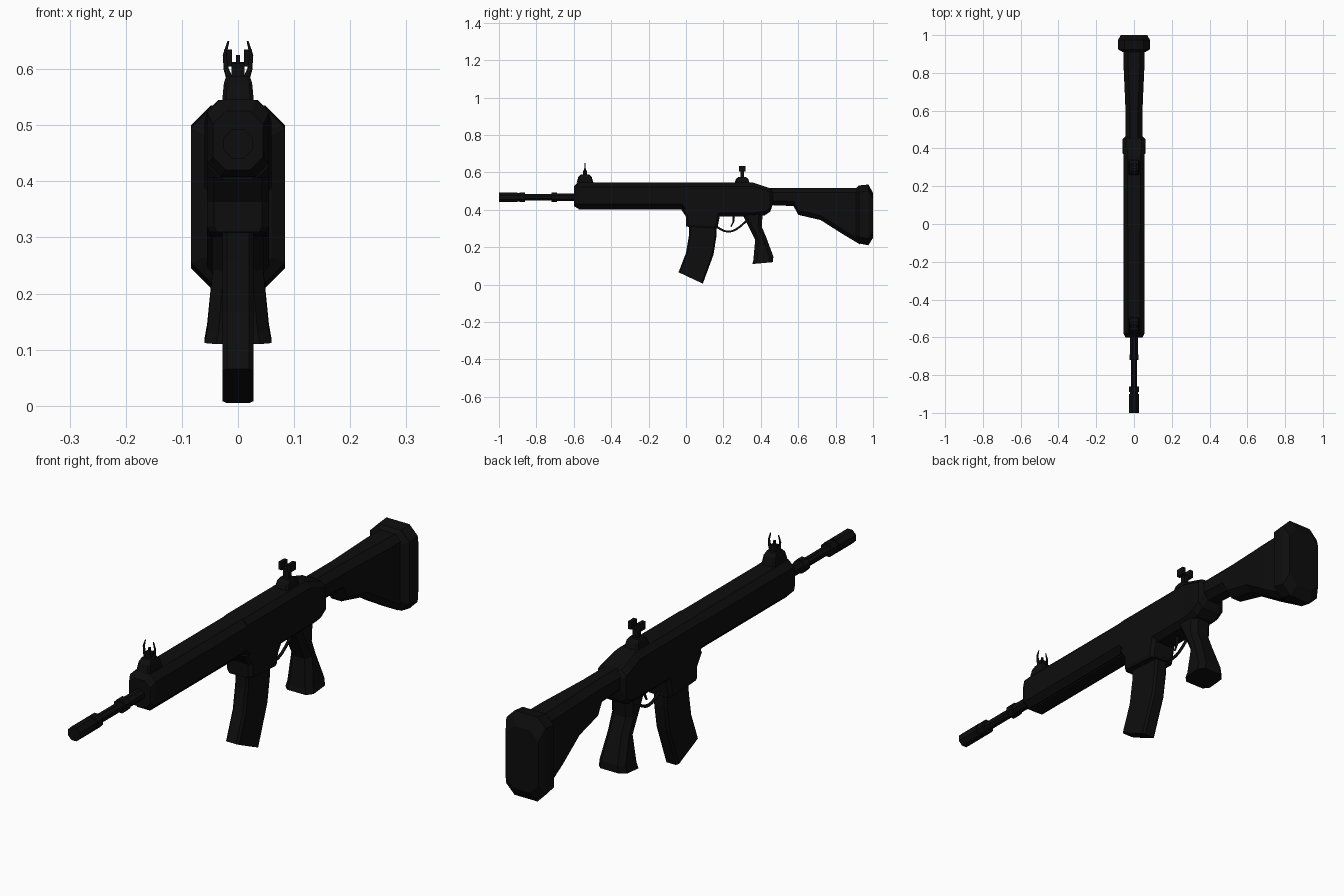
import bpy, bmesh, math
from mathutils import Matrix, Vector

cube = bpy.data.objects.get("Cube")
if cube:
    bpy.data.objects.remove(cube, do_unlink=True)

black = bpy.data.materials.new("matte black")
black.use_nodes = True
tone = (.004, .004, .004, 1)
black.diffuse_color = tone
shader = black.node_tree.nodes["Principled BSDF"]
shader.inputs["Base Color"].default_value = tone
shader.inputs["Roughness"].default_value = .8

# Shared levels and half widths
bore = .467
roof = .545
belly = .408
body = .055
slim = .045
clip = .028
thin = .02


def link(name, data):
    data.materials.append(black)
    obj = bpy.data.objects.new(name, data)
    bpy.context.collection.objects.link(obj)
    return obj


def finish(name, bm):
    bmesh.ops.recalc_face_normals(bm, faces=bm.faces)
    mesh = bpy.data.meshes.new(name)
    bm.to_mesh(mesh)
    bm.free()
    return link(name, mesh)


def loft(name, sections, chamfer):
    """Join chamfered slices, each given by its lower end, upper end and half width."""
    bm = bmesh.new()
    rings = []
    for low, high, width in sections:
        low, high = Vector((0, *low)), Vector((0, *high))
        step = (high - low).normalized() * chamfer
        inner = width - chamfer
        half = [(inner, low), (width, low + step), (width, high - step), (inner, high)]
        right = [point + Vector((x, 0, 0)) for x, point in half]
        left = [point - Vector((x, 0, 0)) for x, point in reversed(half)]
        rings.append([bm.verts.new(point) for point in right + left])
    for ring, following in zip(rings, rings[1:]):
        for i, vert in enumerate(ring):
            bm.faces.new((ring[i - 1], vert, following[i], following[i - 1]))
    bm.faces.new(rings[0])
    bm.faces.new(rings[-1])
    return finish(name, bm)


def upright(name, rows, chamfer):
    """Loft along the length from rows of position, bottom, top and half width."""
    sections = [((y, bottom), (y, top), width) for y, bottom, top, width in rows]
    return loft(name, sections, chamfer)


def tube(name, front, back, radius, back_radius=None):
    bm = bmesh.new()
    place = Matrix.Translation((0, (front + back) / 2, bore))
    turn = Matrix.Rotation(math.pi / 2, 4, "X") @ Matrix.Rotation(math.pi / 8, 4, "Z")
    bmesh.ops.create_cone(bm, cap_ends=True, segments=8, radius1=back_radius or radius,
                          radius2=radius, depth=back - front, matrix=place @ turn)
    return finish(name, bm)


def box(name, center, size):
    bm = bmesh.new()
    place = Matrix.Translation(center) @ Matrix.Diagonal((*size, 1))
    bmesh.ops.create_cube(bm, size=1, matrix=place)
    return finish(name, bm)


def wire(name, points, thickness, taper=1):
    """Round wire through the points, thinning towards its end by the taper factor."""
    curve = bpy.data.curves.new(name, "CURVE")
    curve.dimensions = "3D"
    curve.bevel_depth = thickness
    curve.bevel_resolution = 1
    curve.use_fill_caps = True
    line = curve.splines.new("POLY")
    line.points.add(len(points) - 1)
    for i, (target, point) in enumerate(zip(line.points, points)):
        target.co = (*point, 1)
        target.radius = 1 + (taper - 1) * i / (len(points) - 1)
    return link(name, curve)


# Barrel, muzzle and collar
tube("barrel", -.9, -.5, .018)
tube("muzzle_tip", -1, -.9, clip)
tube("muzzle_neck", -.91, -.87, .024)
tube("muzzle_ring", -.89, -.86, clip)
tube("barrel_collar", -.72, -.69, .027)
tube("barrel_sleeve", -.7, -.5, .022)

# Handguard
handguard_nose, handguard_front = -.6, -.58
upright("handguard", [(handguard_nose, .42, .525, slim),
                      (handguard_front, belly, roof, body),
                      (0, belly, roof, body)], chamfer=.023)
box("handguard_underside", center=(0, -.3, belly), size=(body, .55, .012))

# Receiver
floor = .363
upright("receiver", [(-.02, belly, roof, body),
                     (.02, floor, roof, body),
                     (.36, floor, roof, body),
                     (.42, .37, .525, .06),
                     (.45, .39, .515, .06),
                     (.465, .43, .505, slim)], chamfer=thin)

# Magazine well
loft("magazine_well", [((0, .31), (.17, .3), .05),
                       ((0, .32), (.17, .31), body),
                       ((0, floor), (.18, floor), body),
                       ((-.03, belly), (.19, belly), body)], chamfer=.012)

# Curved magazine
loft("magazine", [((.018, .32), (.165, .32), clip),
                  ((.015, .26), (.163, .26), clip),
                  ((0, .17), (.147, .16), clip),
                  ((-.04, .066), (.09, .005), clip)], chamfer=.008)

# Pistol grip, flared at the foot
loft("pistol_grip", [((.3, .38), (.41, .38), slim),
                     ((.335, .31), (.405, .31), slim),
                     ((.37, .24), (.43, .25), slim),
                     ((.36, .13), (.467, .15), body),
                     ((.355, .11), (.465, .12), .06)], chamfer=thin)

# Trigger and guard
guard_start, guard_end, guard_drop = .165, .33, .065
guard = []
for i in range(9):
    t = i / 8
    y = guard_start + (guard_end - guard_start) * t
    sag = math.sin(math.pi * (.2 + .8 * t))
    guard.append((0, y, .348 - guard_drop * sag))
wire("trigger_guard", guard, thickness=.006)
wire("trigger", [(0, .255, floor), (0, .253, .335), (0, .24, .31)],
     thickness=.007, taper=.5)

# Stock
stock_top = .517
upright("stock", [(.45, .425, stock_top, slim),
                  (.575, .42, stock_top, slim),
                  (.6, .373, stock_top, slim),
                  (.72, .345, stock_top, .05),
                  (.83, .275, stock_top, body),
                  (.93, .215, stock_top, body)], chamfer=.024)

# Butt pad
pad = .084
upright("butt_pad", [(.91, .23, stock_top, .06),
                     (.925, .22, .53, pad),
                     (.975, .21, .535, pad),
                     (1, .25, .49, .07)], chamfer=.035)


def sight_base(name, y, length, height):
    """Stepped foot that narrows upwards from the roof."""
    sections = []
    for rise, scale in ((0, 1), (.7, .8), (1, .5)):
        z = roof + rise * height
        reach = length * scale / 2
        sections.append(((y - reach, z), (y + reach, z), clip * (scale + 1) / 2))
    return loft(name, sections, chamfer=.006)


# Sight feet and posts
front_sight, rear_sight = -.54, .3
sight_base("front_sight_base", front_sight, length=.09, height=.043)
box("front_sight_block", center=(0, front_sight, .595), size=(.024, thin, .03))
box("front_sight_post", center=(0, front_sight, .61), size=(.008, .008, .03))
sight_base("rear_sight_base", rear_sight, length=.08, height=.03)
box("rear_sight_post", center=(0, rear_sight, .59), size=(.022, .018, slim))

# Paired sight ears
for label, side in (("left", 1), ("right", -1)):
    horn = [(.014, .58), (.021, .6), (.024, .625), (.017, .65)]
    wire(f"front_sight_ear_{label}", [(side * x, front_sight, z) for x, z in horn],
         thickness=.007, taper=.3)
    box(f"rear_sight_ear_{label}", center=(side * .018, rear_sight, .62),
        size=(.014, .034, .03))
